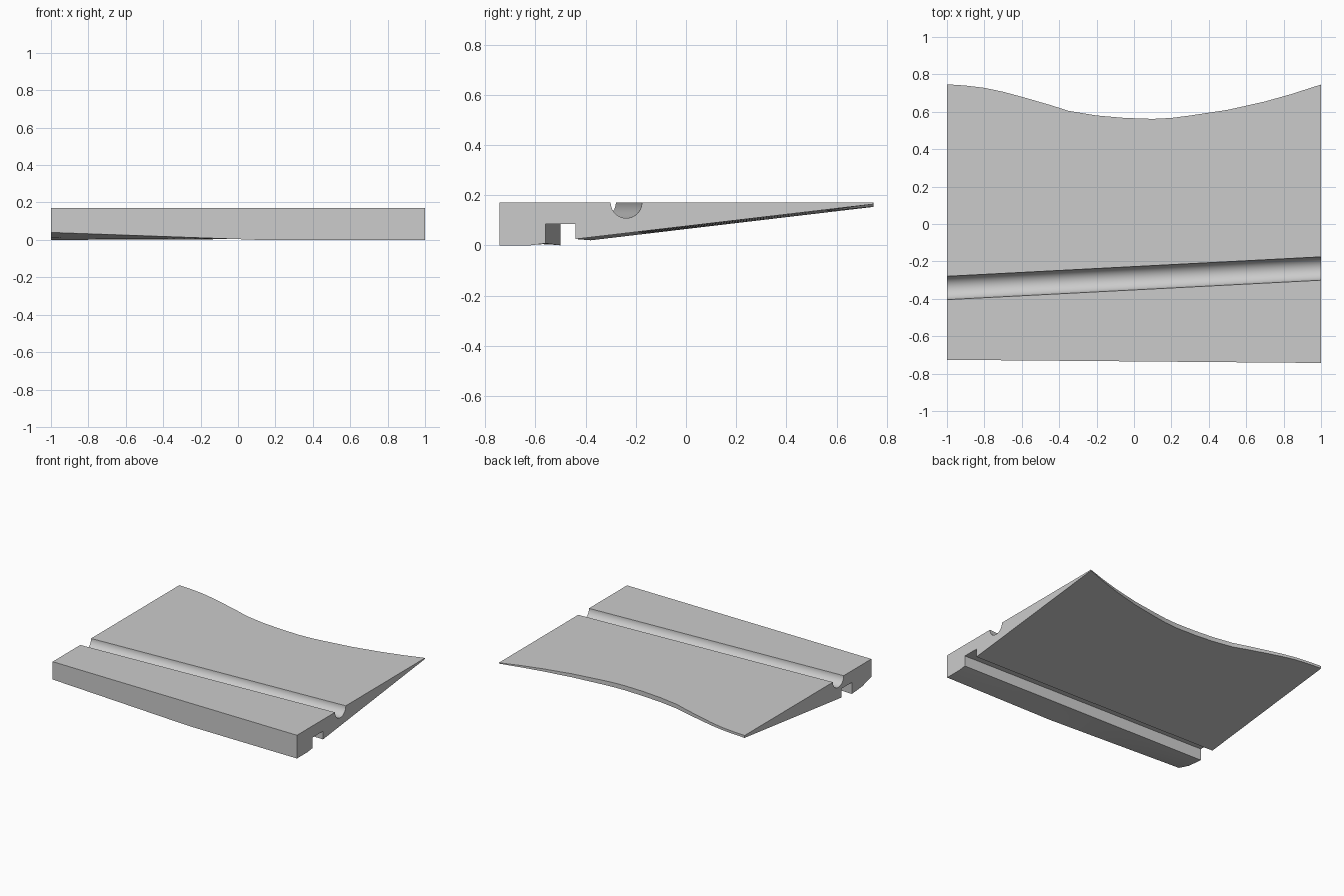
import bpy, bmesh, math

default = bpy.data.objects.get("Cube")
if default:
    bpy.data.objects.remove(default, do_unlink=True)

TOP = 0.171
GROOVE_R = 0.0625
GROOVE_STEPS = 20
STATIONS = 40

# Scalloped rear edge, as (x, y) points
REAR = [(-1, .747), (-.9, .74), (-.8, .728), (-.7, .707), (-.6, .68), (-.45, .637),
        (-.35, .605), (-.2, .58), (-.05, .567), (.1, .562), (.2, .567), (.3, .58),
        (.5, .61), (.7, .655), (.85, .697), (.95, .73), (1, .745)]


def mix(right, left, x):
    """Blend from the x = -1 value to the x = +1 value."""
    return right + (left - right) * (x + 1) / 2


def rear_y(x):
    for (x0, y0), (x1, y1) in zip(REAR, REAR[1:]):
        if x <= x1:
            return y0 + (y1 - y0) * (x - x0) / (x1 - x0)
    return REAR[-1][1]


def section(x):
    """Closed wedge cross-section, running from the front edge over the top."""
    front = mix(-.726, -.743, x)
    groove = mix(-.342, -.238, x)
    slot = mix(-.50, -.56, x)
    slot_back = slot + .12
    rear = rear_y(x)
    heel = mix(.02, .025, x)
    slope = (mix(.153, .164, x) - heel) / (.745 - slot_back)
    pts = [(front, TOP)]
    for i in range(GROOVE_STEPS + 1):
        a = math.pi * (1 + i / GROOVE_STEPS)
        pts.append((groove + GROOVE_R * math.cos(a), TOP + GROOVE_R * math.sin(a)))
    pts += [(rear, TOP),
            (rear, heel + slope * (rear - slot_back)),
            (slot_back, heel), (slot_back, .085),
            (slot, .085), (slot, mix(0, .008, x)),
            (-.62, mix(.01, 0, x)),
            (front, max(0, .004 - .036 * x))]
    return pts


# Wedge body lofted along x, with top groove and underside slot
bm = bmesh.new()
xs = sorted({round(-1 + 2 * i / STATIONS, 4) for i in range(STATIONS + 1)})
rings = [[bm.verts.new((x, y, z)) for y, z in section(x)] for x in xs]
for a, b in zip(rings, rings[1:]):
    for i in range(len(a)):
        j = (i + 1) % len(a)
        bm.faces.new((a[i], a[j], b[j], b[i]))
bm.faces.new(rings[0])
bm.faces.new(rings[-1][::-1])
bmesh.ops.recalc_face_normals(bm, faces=bm.faces)
mesh = bpy.data.meshes.new("wedge_panel")
bm.to_mesh(mesh)
bm.free()

# Plain grey material
grey = bpy.data.materials.new("plain_grey")
grey.use_nodes = True
colour = (0.6, 0.6, 0.6, 1)
grey.diffuse_color = colour
grey.node_tree.nodes["Principled BSDF"].inputs["Base Color"].default_value = colour
mesh.materials.append(grey)

panel = bpy.data.objects.new("wedge_panel", mesh)
bpy.context.collection.objects.link(panel)
bpy.ops.object.select_all(action='DESELECT')
panel.select_set(True)
bpy.context.view_layer.objects.active = panel
bpy.ops.object.shade_smooth_by_angle(angle=math.radians(25))
